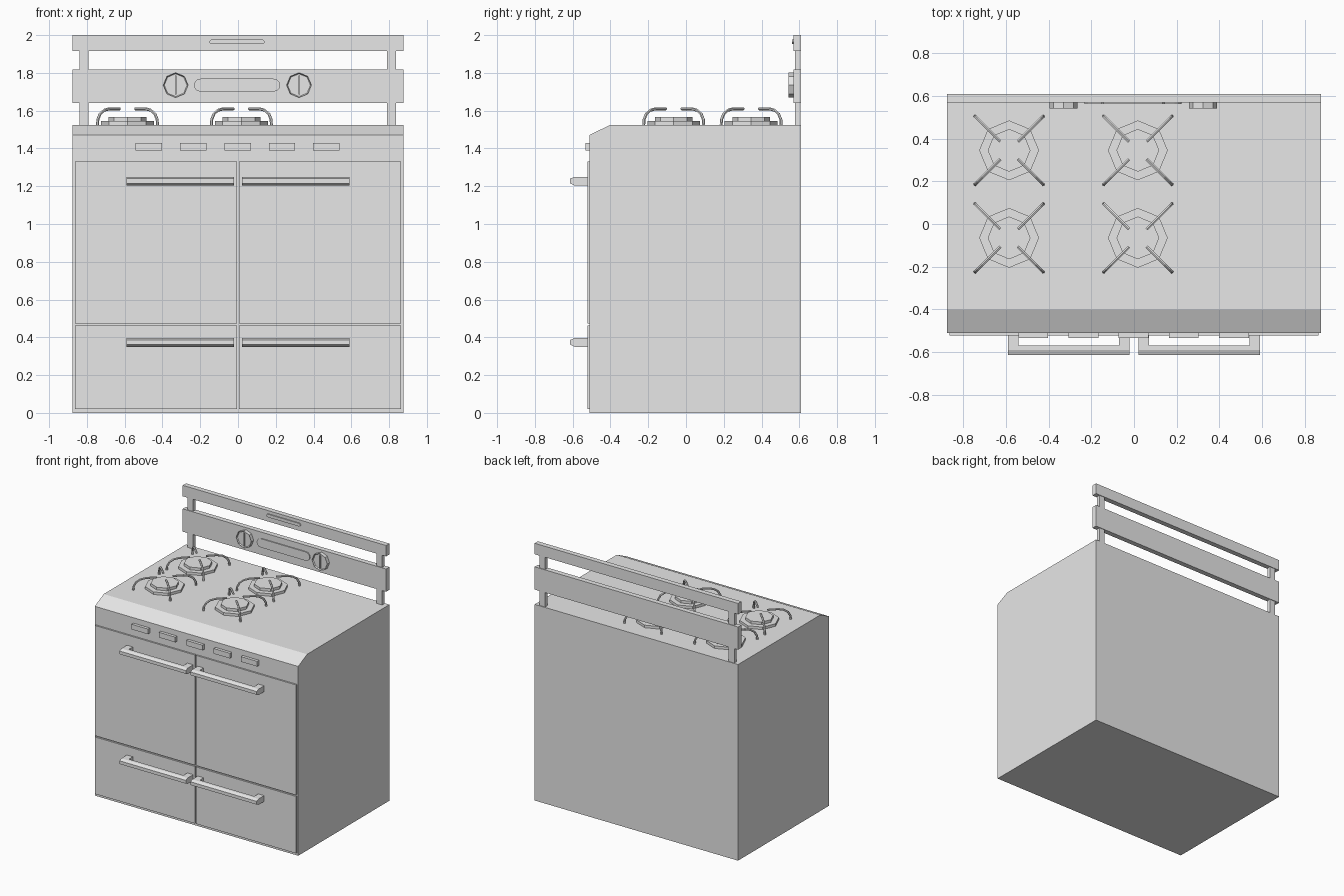
import bpy, bmesh, math
from mathutils import Vector

if "Cube" in bpy.data.objects:
    bpy.data.objects.remove(bpy.data.objects["Cube"])

# One enamel colour for everything
enamel = bpy.data.materials.new("grey_enamel")
enamel.use_nodes = True
colour = (0.8, 0.8, 0.8, 1)
enamel.diffuse_color = colour
enamel.node_tree.nodes["Principled BSDF"].inputs["Base Color"].default_value = colour


def finish(name, bm):
    bmesh.ops.recalc_face_normals(bm, faces=bm.faces)
    mesh = bpy.data.meshes.new(name)
    bm.to_mesh(mesh)
    bm.free()
    mesh.materials.append(enamel)
    obj = bpy.data.objects.new(name, mesh)
    bpy.context.collection.objects.link(obj)
    return obj


def add_prism(bm, points, offset):
    """Closed outline pushed along an offset; returns the far cap."""
    base = bm.faces.new([bm.verts.new(p) for p in points])
    ext = bmesh.ops.extrude_face_region(bm, geom=[base], use_keep_orig=True)["geom"]
    bmesh.ops.translate(bm, vec=offset, verts=[v for v in ext if isinstance(v, bmesh.types.BMVert)])
    return [f for f in ext if isinstance(f, bmesh.types.BMFace)][0]


def add_box(bm, x0, x1, y0, y1, z0, z1):
    add_prism(bm, [(x0, y0, z0), (x1, y0, z0), (x1, y1, z0), (x0, y1, z0)], (0, 0, z1 - z0))


def box(name, *bounds):
    bm = bmesh.new()
    add_box(bm, *bounds)
    return finish(name, bm)


def side_prism(bm, profile, x0, x1):
    add_prism(bm, [(x0, y, z) for y, z in profile], (x1 - x0, 0, 0))


def ring(n, radius):
    return [(radius * math.sin(math.tau * i / n), radius * math.cos(math.tau * i / n)) for i in range(n)]


# Body with a sloped front edge
bm = bmesh.new()
side_prism(bm, [(-0.51, 0), (0.61, 0), (0.61, 1.525), (-0.4, 1.525), (-0.51, 1.472)], -0.875, 0.875)
finish("body", bm)


# Doors, drawers and their handles
def handle(name, inner, outer, z):
    bm = bmesh.new()
    bar = [(-0.57, -0.023), (-0.57, 0.023), (-0.59, 0.023), (-0.613, 0.013), (-0.613, -0.012), (-0.59, -0.023)]
    side_prism(bm, [(y, z + dz) for y, dz in bar], inner, outer)
    step = math.copysign(0.05, outer)
    for a, b in ((inner, inner + step), (outer - step, outer)):
        add_box(bm, min(a, b), max(a, b), -0.572, -0.515, z - 0.023, z + 0.023)
    finish(name, bm)


for side, s in (("left", 1), ("right", -1)):
    x0, x1 = sorted((s * 0.006, s * 0.863))
    for part, z0, z1, grip in (("oven_door", 0.473, 1.33, 1.227), ("drawer", 0.02, 0.463, 0.373)):
        box(f"{side}_{part}", x0, x1, -0.522, -0.505, z0, z1)
        handle(f"{side}_{part}_handle", s * 0.02, s * 0.59, grip)

# Control knobs
for i in range(5):
    x = -0.472 + i * 0.235
    box(f"control_knob_{i + 1}", x - 0.07, x + 0.07, -0.533, -0.505, 1.39, 1.43)


# Burners: stepped octagons with four curved grate arms
def burner(name, cx, cy):
    bm = bmesh.new()
    for radius, z0, z1 in ((0.14, 1.52, 1.545), (0.1, 1.54, 1.566)):
        add_prism(bm, [(cx + x, cy + y, z0) for x, y in ring(8, radius)], (0, 0, z1 - z0))
    finish(name, bm)
    path = [(0.225, 1.52), (0.222, 1.553), (0.205, 1.583), (0.175, 1.602), (0.135, 1.61), (0.058, 1.61)]
    bm = bmesh.new()
    for k in range(4):
        ang = math.pi / 4 + k * math.pi / 2
        out = Vector((math.cos(ang), math.sin(ang), 0))
        across = Vector((-out.y, out.x, 0))
        loops = []
        for i, (r, z) in enumerate(path):
            a, b = path[max(i - 1, 0)], path[min(i + 1, len(path) - 1)]
            tangent = (out * (b[0] - a[0]) + Vector((0, 0, b[1] - a[1]))).normalized()
            up = tangent.cross(across)
            centre = Vector((cx, cy, z)) + out * r
            loops.append([bm.verts.new(centre + across * u + up * v) for u, v in ring(6, 0.008)])
        for la, lb in zip(loops, loops[1:]):
            for j in range(6):
                bm.faces.new((la[j], la[j - 1], lb[j - 1], lb[j]))
        bm.faces.new(loops[0])
        bm.faces.new(loops[-1])
    finish(name + "_grate", bm)


for col, cx in (("right", -0.585), ("centre", 0.018)):
    for row, cy in (("back", 0.345), ("front", -0.065)):
        burner(f"{row}_{col}_burner", cx, cy)

# Back guard: two rails on two posts
box("guard_top_rail", -0.875, 0.875, 0.57, 0.61, 1.915, 2.0)
box("guard_panel", -0.875, 0.875, 0.57, 0.61, 1.64, 1.817)
for side, x in (("left", 0.813), ("right", -0.815)):
    box(f"guard_{side}_post", x - 0.024, x + 0.024, 0.576, 0.605, 1.515, 1.93)


# Rounded plates on the guard
def pill(name, cx, cz, half, radius, steps, y):
    outline = []
    for s in (1, -1):
        for i in range(steps + 1):
            t = math.pi * (i / steps - 0.5)
            outline.append((cx + s * (half - radius + radius * math.cos(t)), y, cz + s * radius * math.sin(t)))
    bm = bmesh.new()
    add_prism(bm, outline, (0, 0.575 - y, 0))
    finish(name, bm)


pill("guard_display", -0.005, 1.735, 0.228, 0.034, 6, 0.562)
pill("guard_badge_plate", -0.005, 1.964, 0.15, 0.012, 2, 0.562)

# Octagonal dials with a raised rim and a pointer
for side, x in (("left", 0.323), ("right", -0.33)):
    bm = bmesh.new()
    cap = add_prism(bm, [(x + u, 0.575, 1.735 + v) for u, v in ring(8, 0.066)], (0, -0.033, 0))
    bmesh.ops.inset_region(bm, faces=[cap], thickness=0.006)
    bmesh.ops.translate(bm, vec=(0, 0.008, 0), verts=cap.verts)
    finish(f"{side}_dial", bm)
    box(f"{side}_dial_pointer", x - 0.004, x + 0.004, 0.542, 0.552, 1.685, 1.785)
